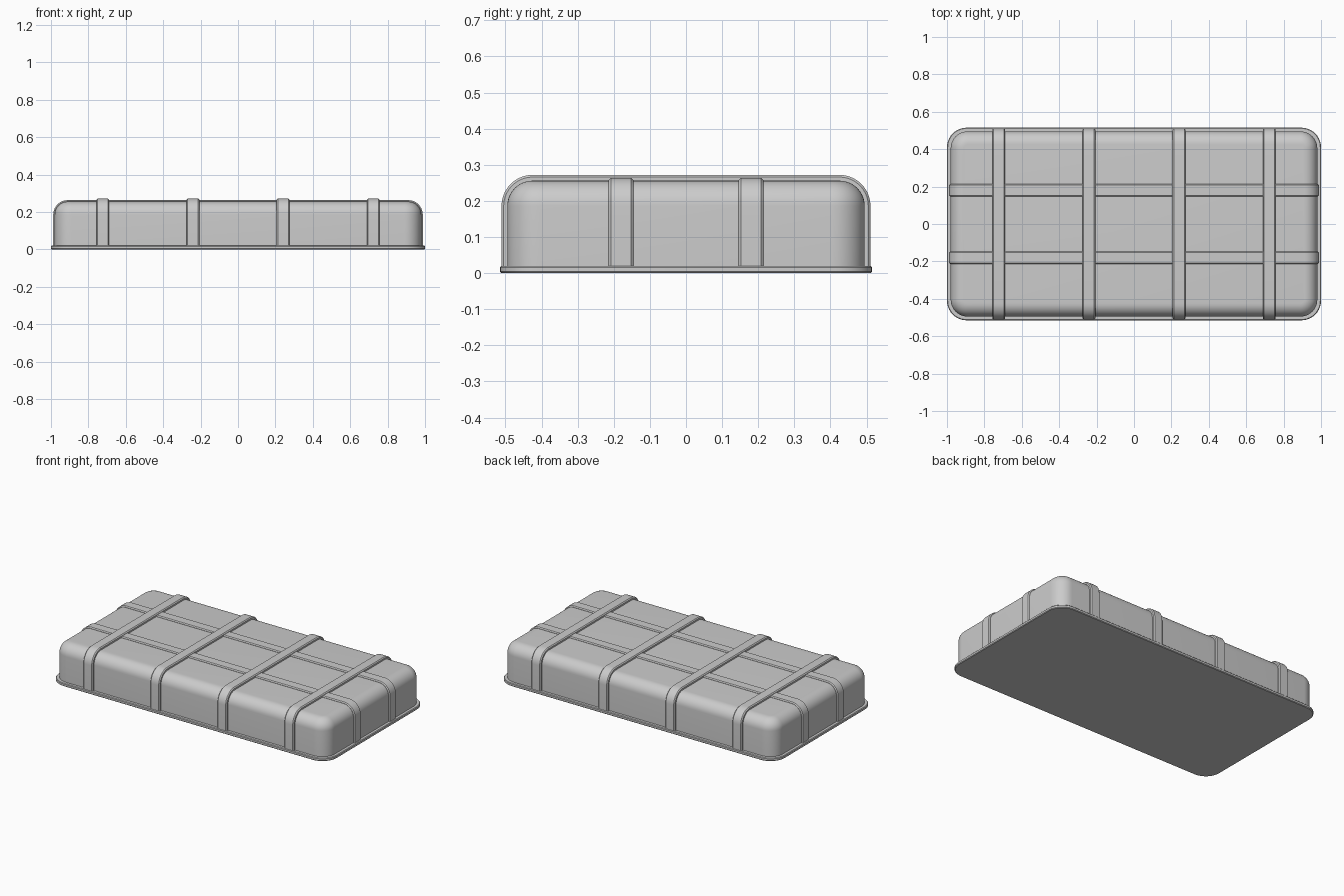
import bpy, bmesh
from math import sin, cos, pi, radians

if "Cube" in bpy.data.objects:
    bpy.data.objects.remove(bpy.data.objects["Cube"])

HX, HY, TOP, R = 0.98, 0.495, 0.256, 0.07   # body half sizes, height, top edge radius


def finish(name, bm):
    bmesh.ops.recalc_face_normals(bm, faces=bm.faces)
    me = bpy.data.meshes.new(name)
    bm.to_mesh(me)
    bm.free()
    ob = bpy.data.objects.new(name, me)
    bpy.context.collection.objects.link(ob)
    bpy.ops.object.select_all(action='DESELECT')
    ob.select_set(True)
    bpy.context.view_layer.objects.active = ob
    bpy.ops.object.shade_smooth_by_angle(angle=radians(30))
    return ob


def rounded_rect(hx, hy, r, n=10):
    pts = []
    for q, (sx, sy) in enumerate([(1, 1), (-1, 1), (-1, -1), (1, -1)]):
        for i in range(n + 1):
            a = (q + i / n) * pi / 2
            pts.append((sx * (hx - r) + r * cos(a), sy * (hy - r) + r * sin(a)))
    return pts


def stacked(name, hx, hy, r, profile):
    """Rounded rectangle lofted through (inset, z) steps, capped at both ends."""
    bm = bmesh.new()
    rings = [[bm.verts.new((x, y, z)) for x, y in rounded_rect(hx - o, hy - o, r - o)]
             for o, z in profile]
    for a, b in zip(rings, rings[1:]):
        for i in range(len(a)):
            j = (i + 1) % len(a)
            bm.faces.new((a[i], a[j], b[j], b[i]))
    bm.faces.new(rings[0])
    bm.faces.new(rings[-1])
    return finish(name, bm)


def strap(name, half, t, pos, axis, w=0.034, b=0.006, n=10):
    """Bevelled ribbon hugging the body as an arch; axis is its run direction."""
    path = [(half, 0.012, 1, 0)]
    for i in range(n + 1):
        a = i / n * pi / 2
        path.append((half - R + R * cos(a), TOP - R + R * sin(a), cos(a), sin(a)))
    path += [(-u, z, -nu, nz) for u, z, nu, nz in reversed(path)]
    section = [(-w, -0.004), (-w, t - b), (b - w, t), (w - b, t), (w, t - b), (w, -0.004)]
    bm = bmesh.new()
    rings = []
    for u, z, nu, nz in path:
        ring = []
        for s, d in section:
            along, across = u + nu * d, pos + s
            xy = (along, across) if axis == 'x' else (across, along)
            ring.append(bm.verts.new((*xy, z + nz * d)))
        rings.append(ring)
    for p, q in zip(rings, rings[1:]):
        for i in range(len(section)):
            j = (i + 1) % len(section)
            bm.faces.new((p[i], p[j], q[j], q[i]))
    bm.faces.new(rings[0])
    bm.faces.new(rings[-1])
    return finish(name, bm)


# Body with softly rounded top edge
arc = [(R * (1 - cos(i / 10 * pi / 2)), TOP - R + R * sin(i / 10 * pi / 2)) for i in range(11)]
stacked("body", HX, HY, 0.09, [(0, 0.01)] + arc)

# Base flange with small bevels
stacked("base_flange", 1.0, 0.515, 0.105,
        [(0.004, 0), (0, 0.004), (0, 0.016), (0.004, 0.02)])

# Straps: four across, two lengthwise and slightly thinner
for i, x in enumerate((-0.723, -0.241, 0.241, 0.723)):
    strap(f"cross_strap_{i + 1}", HY, 0.016, x, 'y')
for i, y in enumerate((-0.18, 0.18)):
    strap(f"long_strap_{i + 1}", HX, 0.008, y, 'x')
